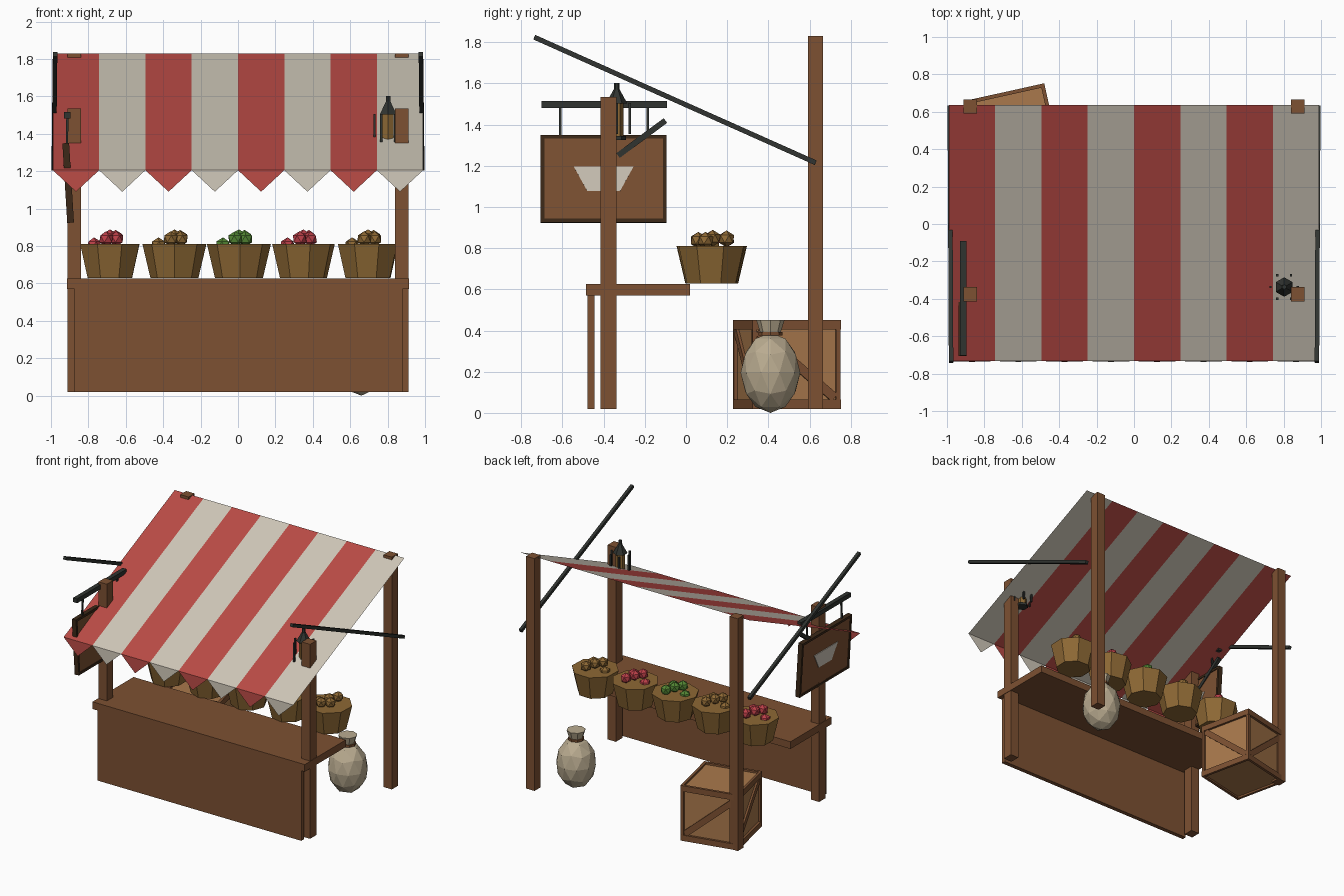
import bpy, bmesh, math
from mathutils import Matrix, Vector, Euler

if "Cube" in bpy.data.objects:
    bpy.data.objects.remove(bpy.data.objects["Cube"])


def material(name, r, g, b):
    m = bpy.data.materials.new(name)
    m.diffuse_color = (r, g, b, 1)
    m.use_nodes = True
    m.node_tree.nodes["Principled BSDF"].inputs["Base Color"].default_value = m.diffuse_color
    return m


WOOD = material("brown wood", 0.205, 0.082, 0.032)
PALE = material("pale crate wood", 0.40, 0.19, 0.072)
DARK = material("dark trim wood", 0.045, 0.022, 0.009)
RED = material("red cloth", 0.49, 0.07, 0.06)
CREAM = material("cream cloth", 0.62, 0.57, 0.48)
SACK = material("sack cloth", 0.49, 0.41, 0.28)
GOLD = material("straw gold", 0.27, 0.14, 0.035)
METAL = material("dark iron", 0.03, 0.034, 0.03)
APPLE = material("apple red", 0.50, 0.05, 0.065)
GREEN = material("fruit green", 0.09, 0.25, 0.035)


def finish(name, bm, *mats):
    me = bpy.data.meshes.new(name)
    bm.to_mesh(me)
    bm.free()
    for m in mats:
        me.materials.append(m)
    ob = bpy.data.objects.new(name, me)
    bpy.context.collection.objects.link(ob)
    return ob


def add_box(bm, c, size, rot=(0, 0, 0), base=Matrix()):
    m = base @ Matrix.LocRotScale(Vector(c), Euler(rot), Vector(size))
    bmesh.ops.create_cube(bm, size=1, matrix=m)


def add_cone(bm, c, r1, r2, z0, z1, n, rot=0):
    m = Matrix.Translation((c[0], c[1], (z0 + z1) / 2)) @ Matrix.Rotation(rot, 4, 'Z')
    bmesh.ops.create_cone(bm, cap_ends=True, segments=n, radius1=r1, radius2=r2,
                          depth=z1 - z0, matrix=m)


def add_bar(bm, a, b, w):
    a, b = Vector(a), Vector(b)
    d = b - a
    m = Matrix.LocRotScale((a + b) / 2, d.to_track_quat('Z', 'Y'), Vector((w, w, d.length)))
    bmesh.ops.create_cube(bm, size=1, matrix=m)


def box(name, lo, hi, mat):
    bm = bmesh.new()
    add_box(bm, [(p + q) / 2 for p, q in zip(lo, hi)], [q - p for p, q in zip(lo, hi)])
    return finish(name, bm, mat)


# posts and awning rods, left and right
for side, s in (("left", -1), ("right", 1)):
    x0, x1 = sorted((s * 0.84, s * 0.912))
    box(side + "_front_post", (x0, -0.415, 0.02), (x1, -0.337, 1.535), WOOD)
    box(side + "_back_post", (x0, 0.592, 0.02), (x1, 0.665, 1.83), WOOD)
    bm = bmesh.new()
    add_bar(bm, (s * 0.978, -0.737, 1.825), (s * 0.985, 0.63, 1.215), 0.024)
    finish(side + "_awning_rod", bm, METAL)

# counter
box("counter_top", (-0.915, -0.485, 0.57), (0.915, 0.02, 0.626), WOOD)
box("counter_front", (-0.875, -0.478, 0.02), (0.88, -0.445, 0.57), WOOD)

# striped awning sheet with pointed hem
bm = bmesh.new()
W, N = 0.99, 8
for i in range(N):
    xa, xb = -W + 2 * W * i / N, -W + 2 * W * (i + 1) / N
    fl, fr = bm.verts.new((xa, -0.733, 1.205)), bm.verts.new((xb, -0.733, 1.205))
    br, bl = bm.verts.new((xb, 0.635, 1.828)), bm.verts.new((xa, 0.635, 1.828))
    tip = bm.verts.new(((xa + xb) / 2, -0.737, 1.09))
    for f in (bm.faces.new((fl, fr, br, bl)), bm.faces.new((fl, tip, fr))):
        f.material_index = i % 2
bmesh.ops.remove_doubles(bm, verts=bm.verts, dist=1e-4)
finish("striped_awning", bm, RED, CREAM)

# baskets of fruit
FRUIT = ((-0.085, 0.0, 0.805), (-0.02, -0.065, 0.838), (0.0, 0.005, 0.848),
         (0.03, 0.072, 0.845), (0.035, -0.03, 0.838))
STOCK = ((APPLE, 22), (GOLD, 0), (GREEN, 2), (APPLE, 12), (GOLD, 20))
for i, (mat, turn) in enumerate(STOCK):
    x = -0.685 + 0.345 * i
    bm = bmesh.new()
    add_cone(bm, (x, 0.125), 0.128, 0.171, 0.628, 0.81, 8, math.radians(turn))
    finish(f"basket_{i + 1}", bm, GOLD)
    bm = bmesh.new()
    for k, (dx, dy, z) in enumerate(FRUIT):
        m = Matrix.Translation((x + dx, 0.125 + dy, z)) @ Matrix.Rotation(k * 1.3 + i, 4, 'Z')
        bmesh.ops.create_icosphere(bm, subdivisions=1, radius=0.041, matrix=m)
    finish(f"fruit_{i + 1}", bm, mat)

# sack with tied neck
SX, SY = 0.66, 0.41
bm = bmesh.new()
bmesh.ops.create_icosphere(bm, subdivisions=2, radius=1,
                           matrix=Matrix.LocRotScale(Vector((SX, SY, 0.195)), None,
                                                     Vector((0.145, 0.145, 0.195))))
add_cone(bm, (SX, SY), 0.045, 0.068, 0.375, 0.45, 8)
finish("sack", bm, SACK)
bm = bmesh.new()
add_cone(bm, (SX, SY), 0.058, 0.058, 0.375, 0.392, 8)
finish("sack_tie", bm, WOOD)

# crate, turned a little
base = Matrix.Translation((-0.647, 0.49, 0.235)) @ Matrix.Rotation(math.radians(12.5), 4, 'Z')
bm = bmesh.new()
add_box(bm, (0, 0, 0), (0.405, 0.405, 0.40), base=base)
finish("crate_body", bm, PALE)
bm = bmesh.new()
ang = math.atan2(0.34, 0.40)
for s in (-1, 1):
    for z in (-0.1925, 0.1925):
        add_box(bm, (0, s * 0.21, z), (0.44, 0.02, 0.045), base=base)
        add_box(bm, (s * 0.21, 0, z), (0.02, 0.40, 0.045), base=base)
    for t in (-1, 1):
        add_box(bm, (s * 0.208, t * 0.208, 0), (0.022, 0.022, 0.34), base=base)
    add_box(bm, (0, s * 0.207, 0), (0.50, 0.018, 0.045), (0, ang, 0), base)
    add_box(bm, (s * 0.207, 0, 0), (0.018, 0.50, 0.045), (-ang, 0, 0), base)
finish("crate_frame", bm, WOOD)

# sign bracket: beam, brace and hangers
bm = bmesh.new()
add_box(bm, (-0.912, -0.397, 1.499), (0.034, 0.61, 0.034))
add_bar(bm, (-0.912, -0.33, 1.25), (-0.912, -0.10, 1.42), 0.028)
for y in (-0.61, -0.185):
    add_bar(bm, (-0.915, y, 1.34), (-0.912, y, 1.49), 0.012)
finish("sign_bracket", bm, METAL)

# hanging sign, swung slightly, with a bowl shaped plate on both sides
base = Matrix.Translation((-0.908, -0.4, 1.137)) @ Matrix.Rotation(math.radians(-3.5), 4, 'Y')
bm = bmesh.new()
add_box(bm, (0, 0, 0), (0.024, 0.58, 0.40), base=base)
finish("sign_board", bm, WOOD)
bm = bmesh.new()
for s in (-1, 1):
    add_box(bm, (0, 0, s * 0.204), (0.036, 0.612, 0.018), base=base)
    add_box(bm, (0, s * 0.297, 0), (0.036, 0.018, 0.39), base=base)
finish("sign_frame", bm, DARK)
bm = bmesh.new()
for s in (-1, 1):
    outline = ((-0.145, 0.058), (-0.08, -0.06), (0.08, -0.06), (0.145, 0.058))
    rings = [[bm.verts.new(base @ Vector((s * x, y, z))) for y, z in outline]
             for x in (0.012, 0.017)]
    bm.faces.new(rings[1])
    for k in range(4):
        j = (k + 1) % 4
        bm.faces.new((rings[0][k], rings[0][j], rings[1][j], rings[1][k]))
bmesh.ops.recalc_face_normals(bm, faces=bm.faces)
finish("sign_emblem", bm, CREAM)

# lantern
L = (0.803, -0.337)
bm = bmesh.new()
add_cone(bm, L, 0.034, 0.034, 1.345, 1.505, 6)
finish("lantern_glass", bm, GOLD)
bm = bmesh.new()
add_cone(bm, L, 0.045, 0.045, 1.325, 1.345, 6)
add_cone(bm, L, 0.052, 0.014, 1.503, 1.572, 6)
add_cone(bm, L, 0.013, 0.013, 1.57, 1.602, 6)
for k in range(6):
    a = math.radians(60 * k)
    add_box(bm, (L[0] + 0.073 * math.cos(a), L[1] + 0.073 * math.sin(a), 1.43),
            (0.012, 0.012, 0.15))
finish("lantern_frame", bm, METAL)
